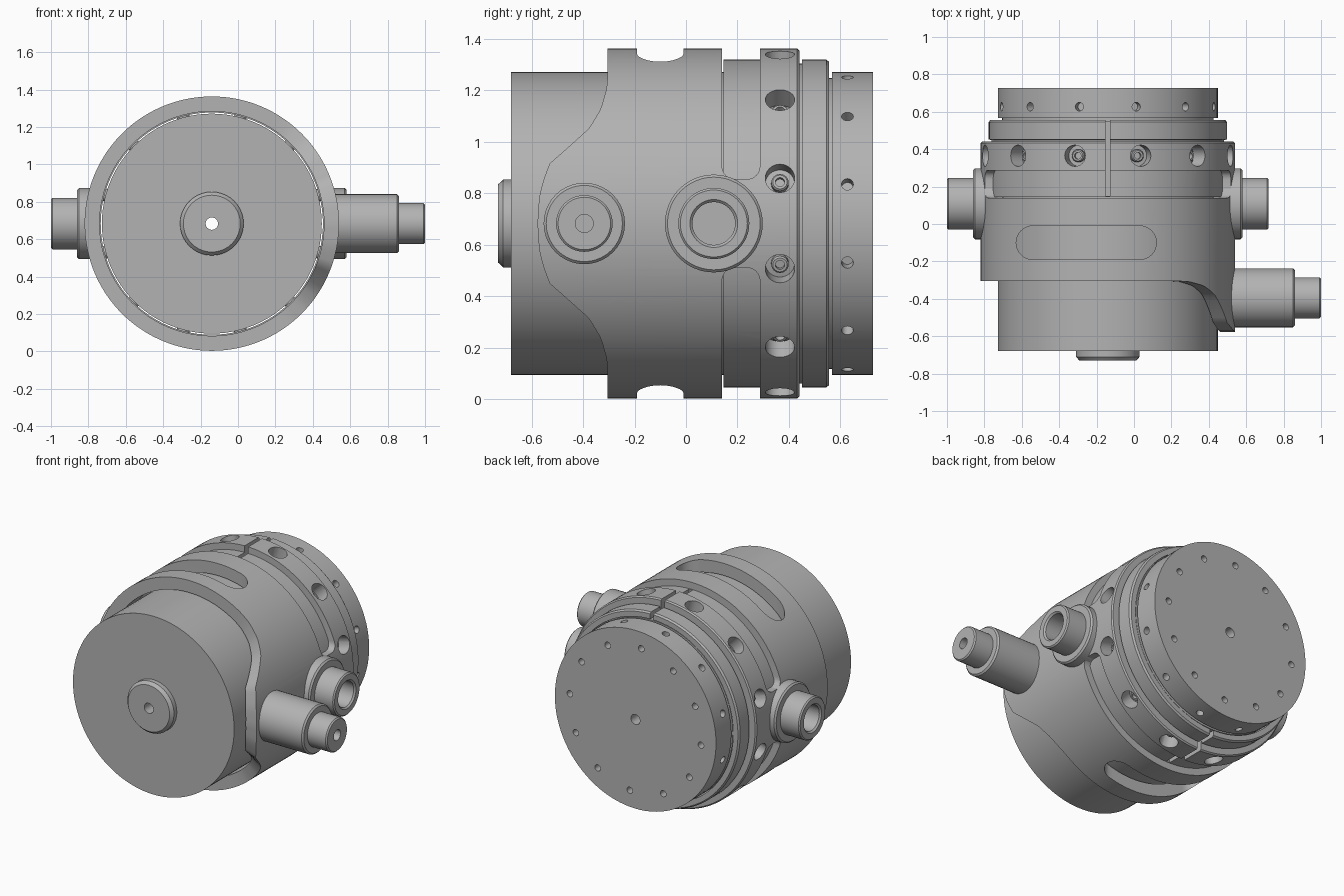
import bpy, bmesh, math
from math import sin, cos, pi, radians
from mathutils import Vector

if "Cube" in bpy.data.objects:
    bpy.data.objects.remove(bpy.data.objects["Cube"])

CX, CZ = -0.14, 0.683          # main axis runs along y
SIDES = 96

metal = bpy.data.materials.new("machined grey")
metal.use_nodes = True
GREY = (0.45, 0.45, 0.45, 1)
metal.diffuse_color = GREY
metal.node_tree.nodes["Principled BSDF"].inputs["Base Color"].default_value = GREY


def finish(name, bm):
    bmesh.ops.recalc_face_normals(bm, faces=bm.faces)
    mesh = bpy.data.meshes.new(name)
    bm.to_mesh(mesh)
    bm.free()
    mesh.materials.append(metal)
    obj = bpy.data.objects.new(name, mesh)
    bpy.context.collection.objects.link(obj)
    return obj


def spin(bm, profile, origin, direction, sides, closed=False):
    """Revolve (radius, distance) points about a direction."""
    quat = Vector(direction).to_track_quat('Z', 'Y')
    rings = []
    for r, d in profile:
        ring = []
        for i in range(sides):
            a = 2 * pi * i / sides
            ring.append(bm.verts.new(Vector(origin) + quat @ Vector((r * cos(a), r * sin(a), d))))
        rings.append(ring)
    pairs = list(zip(rings, rings[1:]))
    if closed:
        pairs.append((rings[-1], rings[0]))
    else:
        bm.faces.new(rings[0])
        bm.faces.new(rings[-1])
    for p, q in pairs:
        for i in range(sides):
            j = (i + 1) % sides
            bm.faces.new((p[i], p[j], q[j], q[i]))


def lathe(name, profile, origin, direction, sides=SIDES, closed=False):
    bm = bmesh.new()
    spin(bm, profile, origin, direction, sides, closed)
    return finish(name, bm)


def radial_set(name, profile, y, sides=24):
    """Twelve small turned shapes pointing outward around the main axis."""
    bm = bmesh.new()
    for k in range(12):
        a = radians(15 + 30 * k)
        spin(bm, profile, (CX, y, CZ), (cos(a), 0, sin(a)), sides)
    return finish(name, bm)


def prism(name, low, high):
    """Solid between two matching outlines."""
    bm = bmesh.new()
    a = [bm.verts.new(p) for p in low]
    b = [bm.verts.new(p) for p in high]
    bm.faces.new(a)
    bm.faces.new(b)
    for i in range(len(a)):
        j = (i + 1) % len(a)
        bm.faces.new((a[i], a[j], b[j], b[i]))
    return finish(name, bm)


def cut(targets, cutter):
    cutter.hide_render = True
    for obj in targets:
        mod = obj.modifiers.new("cut", 'BOOLEAN')
        mod.operation = 'DIFFERENCE'
        mod.solver = 'EXACT'
        mod.object = cutter
        bpy.context.view_layer.objects.active = obj
        bpy.ops.object.modifier_apply(modifier=mod.name)
    bpy.data.objects.remove(cutter)


# Inner drum with a through bore and a narrow groove behind the flange
R = 0.588
drum = lathe("inner_drum", [
    (0.033, -0.68), (R, -0.68), (R, 0.552), (0.565, 0.552), (0.565, 0.567),
    (R, 0.567), (R, 0.727), (0.033, 0.727)], (CX, 0, CZ), (0, 1, 0), closed=True)

# Front hub
lathe("front_hub", [
    (0.033, -0.67), (0.17, -0.67), (0.17, -0.71), (0.152, -0.73), (0.033, -0.73)],
    (CX, 0, CZ), (0, 1, 0), sides=40, closed=True)


# Outer sleeve: a tube whose front edge sweeps forward into a lobe on the left side
def front_edge(angle):
    off = abs((math.degrees(angle) + 180) % 360 - 180)
    keys = [(0, -0.577), (9, -0.57), (14, -0.555), (20, -0.53), (26, -0.455),
            (33, -0.375), (41, -0.33), (50, -0.309), (56, -0.305), (180, -0.305)]
    for (a0, y0), (a1, y1) in zip(keys, keys[1:]):
        if off <= a1:
            return y0 + (y1 - y0) * (off - a0) / (a1 - a0)


bm = bmesh.new()
steps = 144
loops = []
for i in range(steps):
    a = 2 * pi * i / steps
    y = front_edge(a)
    loops.append([bm.verts.new((CX + r * cos(a), d, CZ + r * sin(a)))
                  for r, d in ((0.6, y), (0.68, y), (0.68, 0.432), (0.672, 0.44), (0.6, 0.44))])
for i in range(steps):
    p, q = loops[i], loops[(i + 1) % steps]
    for k in range(5):
        m = (k + 1) % 5
        bm.faces.new((p[k], p[m], q[m], q[k]))
sleeve = finish("outer_sleeve", bm)

# Rear flange, also the floor of the wide grooves
flange = lathe("rear_flange", [
    (0.594, 0.145), (0.637, 0.145), (0.637, 0.437), (0.622, 0.438), (0.622, 0.45), (0.637, 0.451),
    (0.637, 0.545), (0.628, 0.556), (0.594, 0.556)], (CX, 0, CZ), (0, 1, 0), closed=True)

# Rounded windows through the top and bottom of the sleeve
outline = []
for i in range(34):
    side, k = divmod(i, 17)
    a = -pi / 2 + side * pi + pi * k / 16
    outline.append((-0.255 + (0.285 if side == 0 else -0.285) + 0.09 * cos(a),
                    -0.10 + 0.09 * sin(a)))
cut([sleeve], prism("window_cutter", [(x, y, -0.2) for x, y in outline],
                    [(x, y, 1.6) for x, y in outline]))

# Wide grooves above and below the side bridges
for s in (1, -1):
    y0, y1, h, r = 0.14, 0.287, 0.172, 0.05
    pts = [(y1, 0.9), (y0, 0.9)]
    for k in range(9):
        a = pi + pi / 2 * k / 8
        pts.append((y0 + r + r * cos(a), h + r + r * sin(a)))
    for k in range(9):
        a = 1.5 * pi + pi / 2 * k / 8
        pts.append((y1 - r + r * cos(a), h + r + r * sin(a)))
    cut([sleeve], prism("groove_cutter", [(-1.2, y, CZ + s * z) for y, z in pts],
                        [(1.2, y, CZ + s * z) for y, z in pts]))

# Split line through the clamp ring and flange, top and bottom
slit = [(CX - 0.013, 0.15), (CX + 0.013, 0.15), (CX + 0.013, 0.6), (CX - 0.013, 0.6)]
cut([sleeve, flange], prism("slit_cutter", [(x, y, -0.2) for x, y in slit],
                            [(x, y, 1.6) for x, y in slit]))

# Radial clamp screw holes with recessed screws
cut([sleeve, flange], radial_set("clamp_hole_cutter", [(0.057, 0.5), (0.057, 0.8)], 0.365))
radial_set("clamp_screws", [(0.034, 0.57), (0.034, 0.615), (0.028, 0.622), (0.018, 0.622),
                            (0.018, 0.6)], 0.365, sides=16)

# Small holes around the drum's rear rim and on its rear face
cut([drum], radial_set("rim_hole_cutter", [(0.023, 0.53), (0.023, 0.7)], 0.627, sides=16))
bm = bmesh.new()
for k in range(12):
    a = radians(5 + 30 * k)
    spin(bm, [(0.021, 0.67), (0.021, 0.8)],
         (CX + 0.48 * cos(a), 0, CZ + 0.48 * sin(a)), (0, 1, 0), 16)
cut([drum], finish("face_hole_cutter", bm))

# Side ports, mirrored about the main axis
for s, side in ((1, "left"), (-1, "right")):
    lathe(side + "_port", [
        (0.19, 0.62), (0.19, 0.71), (0.18, 0.72), (0.138, 0.72), (0.138, 0.852), (0.13, 0.86),
        (0.093, 0.86), (0.083, 0.85), (0.083, 0.74)], (CX, 0.108, CZ), (s, 0, 0), sides=48)

# Stepped shaft on the sleeve's lobe
lathe("side_shaft", [
    (0.158, 0.61), (0.158, 0.99), (0.148, 1.0), (0.11, 1.0), (0.11, 1.132), (0.102, 1.14),
    (0.035, 1.14), (0.035, 1.06)], (CX, -0.395, CZ), (1, 0, 0), sides=40)

# Smooth the round surfaces and keep the machined edges sharp
for obj in bpy.context.scene.objects:
    obj.select_set(obj.type == 'MESH')
bpy.context.view_layer.objects.active = drum
bpy.ops.object.shade_smooth_by_angle(angle=radians(30))
